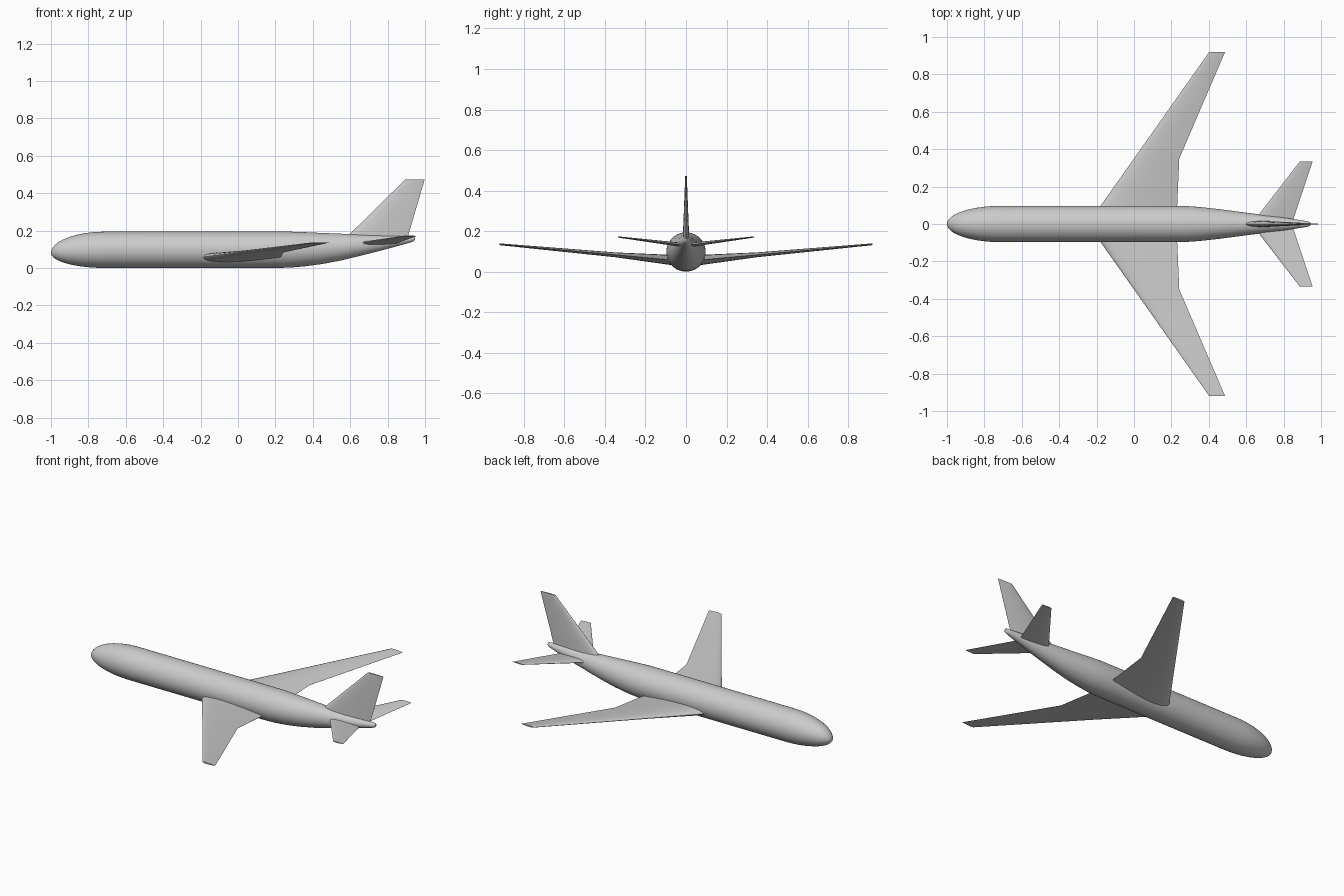
import bpy, bmesh, math

cube = bpy.data.objects.get("Cube")
if cube:
    bpy.data.objects.remove(cube, do_unlink=True)

grey = bpy.data.materials.new("light_grey")
grey.use_nodes = True
grey.diffuse_color = (0.6, 0.6, 0.6, 1)
grey.node_tree.nodes["Principled BSDF"].inputs["Base Color"].default_value = (0.6, 0.6, 0.6, 1)


def loft(name, rings):
    """Skin a list of equal-length closed rings and cap both ends."""
    bm = bmesh.new()
    loops = [[bm.verts.new(p) for p in ring] for ring in rings]
    n = len(loops[0])
    for a, b in zip(loops, loops[1:]):
        for i in range(n):
            j = (i + 1) % n
            bm.faces.new((a[i], a[j], b[j], b[i]))
    bm.faces.new(loops[0])
    bm.faces.new(loops[-1])
    bmesh.ops.recalc_face_normals(bm, faces=bm.faces)
    mesh = bpy.data.meshes.new(name)
    bm.to_mesh(mesh)
    bm.free()
    for p in mesh.polygons:
        p.use_smooth = True
    mesh.set_sharp_from_angle(angle=math.radians(40))
    mesh.materials.append(grey)
    obj = bpy.data.objects.new(name, mesh)
    bpy.context.collection.objects.link(obj)
    return obj


def section(lead, trail, thick, steps=12):
    """Aerofoil outline as (x, offset) pairs, round in front and thin behind."""
    up = []
    for i in range(steps + 1):
        s = 0.5 - 0.5 * math.cos(math.pi * i / steps)
        h = 5 * thick * (0.2969 * s**0.5 - 0.126 * s - 0.3516 * s**2
                         + 0.2843 * s**3 - 0.1015 * s**4)
        up.append((lead + (trail - lead) * s, h))
    return up + [(x, -h) for x, h in reversed(up[1:])]


def flat_pair(name, stations):
    """Mirrored surfaces; stations are (y, z, lead, trail, thickness)."""
    rings = [[(x, y, z + h) for x, h in section(lead, trail, t)]
             for y, z, lead, trail, t in stations]
    obj = loft(name, rings)
    mirror = obj.modifiers.new("mirror", 'MIRROR')
    mirror.use_axis = (False, True, False)
    mirror.use_mirror_merge = False
    return obj


# Fuselage: stations are (x, bottom, top, half width)
R = 0.097
NOSE = 0.29
stations = []
for i in range(1, 17):
    a = math.pi / 2 * i / 16
    k = math.sin(a)
    stations.append((-1 + NOSE * (1 - math.cos(a)),
                     0.08 * (1 - k), 0.08 + (2 * R - 0.08) * k, R * k))
stations.insert(0, (-1, 0.079, 0.081, 0.001))
stations += [
    (-0.3, 0, 2 * R, R), (0.2, 0, 2 * R, R), (0.28, 0.002, 0.194, 0.096),
    (0.36, 0.009, 0.191, 0.090), (0.45, 0.021, 0.187, 0.080),
    (0.55, 0.040, 0.183, 0.067), (0.65, 0.064, 0.179, 0.054),
    (0.75, 0.089, 0.175, 0.041), (0.85, 0.116, 0.172, 0.027),
    (0.92, 0.136, 0.169, 0.016), (0.94, 0.143, 0.168, 0.011),
    (0.945, 0.149, 0.164, 0.006)]
SIDES = 40
loft("fuselage", [
    [(x, w * math.cos(2 * math.pi * i / SIDES),
      (lo + hi) / 2 + (hi - lo) / 2 * math.sin(2 * math.pi * i / SIDES))
     for i in range(SIDES)] for x, lo, hi, w in stations])

# Main wings with a kinked trailing edge
flat_pair("main_wings", [
    (0.03, 0.053, -0.226, 0.228, 0.055),
    (0.10, 0.060, -0.177, 0.231, 0.048),
    (0.35, 0.083, 0.0, 0.242, 0.024),
    (0.92, 0.135, 0.402, 0.487, 0.009)])

# Horizontal tail
flat_pair("tail_planes", [
    (0.005, 0.130, 0.632, 0.845, 0.022),
    (0.335, 0.171, 0.887, 0.955, 0.006)])

# Vertical fin
loft("tail_fin", [
    [(x, h, z) for x, h in section(lead, trail, t)]
    for z, lead, trail, t in [(0.14, 0.556, 0.900, 0.034),
                              (0.472, 0.893, 0.998, 0.008)]])
